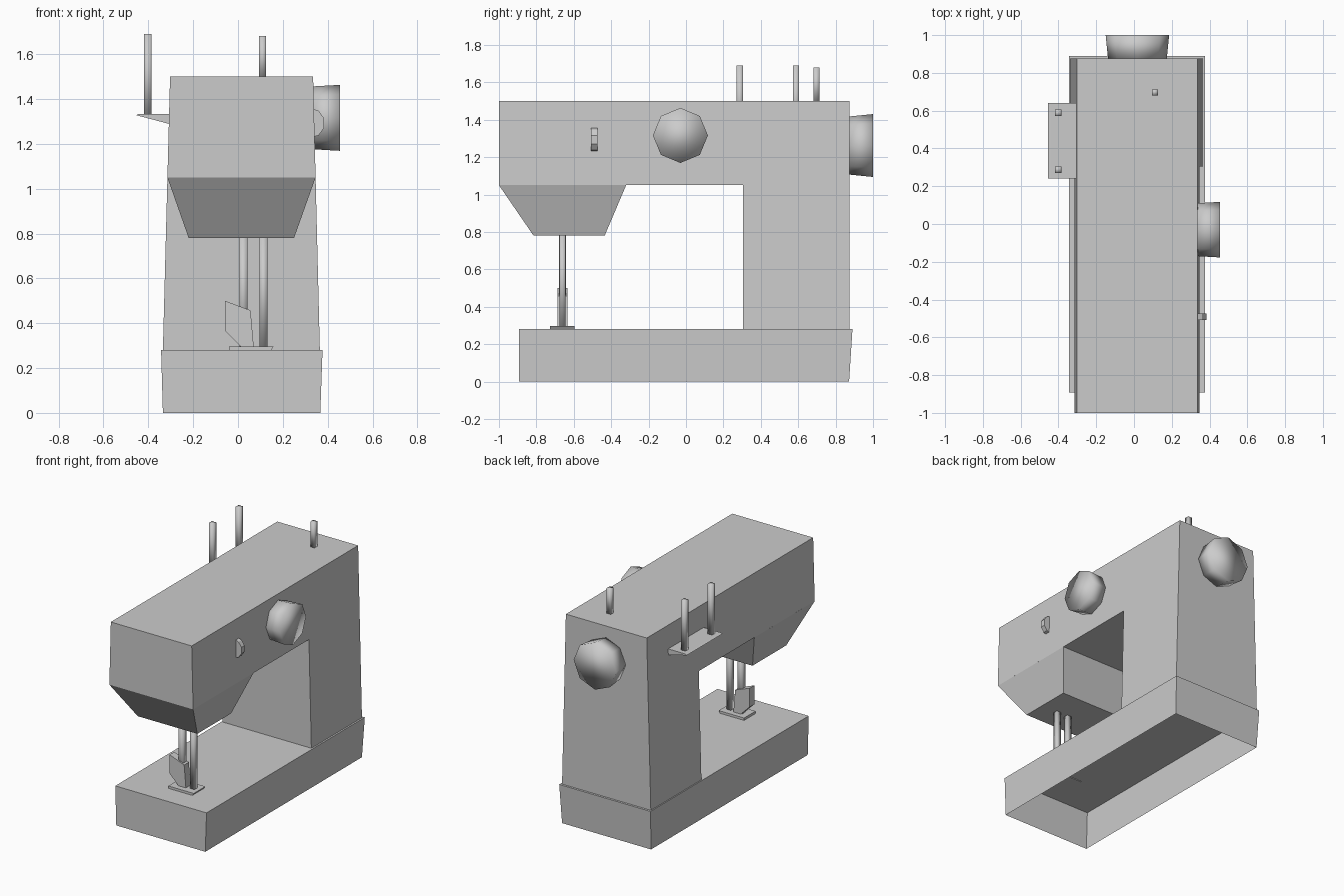
import bpy, bmesh, math
from mathutils import Vector

cube = bpy.data.objects.get("Cube")
if cube:
    bpy.data.objects.remove(cube, do_unlink=True)

grey = bpy.data.materials.new("light grey")
grey.use_nodes = True
grey.diffuse_color = (0.6, 0.6, 0.6, 1)
grey.node_tree.nodes["Principled BSDF"].inputs["Base Color"].default_value = (0.6, 0.6, 0.6, 1)


def loft(name, lower, upper, open_bottom=False, smooth=False):
    """Join two matching outlines with side faces and caps."""
    bm = bmesh.new()
    a = [bm.verts.new(p) for p in lower]
    b = [bm.verts.new(p) for p in upper]
    n = len(a)
    for i in range(n):
        j = (i + 1) % n
        bm.faces.new((a[i], a[j], b[j], b[i]))
    bm.faces.new(b)
    if not open_bottom:
        bm.faces.new(list(reversed(a)))
    bmesh.ops.recalc_face_normals(bm, faces=bm.faces)
    for f in bm.faces:
        f.smooth = smooth
    mesh = bpy.data.meshes.new(name)
    bm.to_mesh(mesh)
    bm.free()
    mesh.materials.append(grey)
    ob = bpy.data.objects.new(name, mesh)
    bpy.context.scene.collection.objects.link(ob)
    return ob


def rect(x0, x1, y0, y1, z):
    return [(x0, y0, z), (x1, y0, z), (x1, y1, z), (x0, y1, z)]


def ring(center, axis, radius, sides=8):
    """Regular outline around a main axis, with a corner at the top."""
    pts = []
    for i in range(sides):
        t = 2 * math.pi * i / sides
        u, v = radius * math.cos(t), radius * math.sin(t)
        pts.append(Vector(center) + Vector((0, u, v) if axis == "x" else (u, 0, v)))
    return pts


def bar(name, x, y, z0, z1, half=0.016):
    return loft(name, rect(x - half, x + half, y - half, y + half, z0),
                rect(x - half, x + half, y - half, y + half, z1), smooth=True)


# Base shell, open underneath
loft("base", rect(-0.335, 0.367, -0.893, 0.872, 0),
     rect(-0.343, 0.377, -0.893, 0.89, 0.28), open_bottom=True)

# Column and arm: one side profile, tapering in width towards the top
profile = [(-1, 1.5), (0.875, 1.5), (0.875, 0.28), (0.305, 0.28),
           (0.305, 1.05), (-0.32, 1.05), (-1, 1.05)]


def taper(z):
    return (z - 0.28) / 1.22


loft("column_and_arm",
     [(-0.335 + 0.032 * taper(z), y, z) for y, z in profile],
     [(0.365 - 0.03 * taper(z), y, z) for y, z in profile])

# Needle head under the arm
loft("needle_head", rect(-0.22, 0.25, -0.815, -0.435, 0.78),
     rect(-0.315, 0.346, -1, -0.32, 1.05))

# Handwheel and stitch dial
loft("handwheel", ring((0.018, 0.87, 1.262), "y", 0.155),
     ring((0.018, 1, 1.262), "y", 0.168), smooth=True)
loft("stitch_dial", ring((0.33, -0.03, 1.316), "x", 0.14),
     ring((0.455, -0.03, 1.316), "x", 0.147), smooth=True)

# Half round tension wheel set in the side
tension = [(0.334, 1.23), (0.36, 1.238), (0.383, 1.27),
           (0.383, 1.315), (0.36, 1.347), (0.334, 1.357)]
loft("tension_wheel", [(x, -0.508, z) for x, z in tension],
     [(x, -0.473, z) for x, z in tension])

# Spool shelf, a wedge on the side, with its two pins
wedge = [(-0.3, 1.287), (-0.455, 1.328), (-0.44, 1.334), (-0.3, 1.334)]
loft("spool_shelf", [(x, 0.24, z) for x, z in wedge],
     [(x, 0.64, z) for x, z in wedge])
for i, y in enumerate((0.288, 0.588)):
    bar("spool_pin_%d" % (i + 1), -0.402, y, 1.32, 1.69, 0.017)
bar("bobbin_pin", 0.11, 0.697, 1.49, 1.68)

# Presser bar, needle bar, lever and foot
bar("presser_bar", 0.024, -0.66, 0.285, 0.79, 0.018)
bar("needle_bar", 0.114, -0.66, 0.285, 0.79, 0.017)
lever = [(-0.058, 0.5), (0.056, 0.457), (0.07, 0.295), (0.013, 0.295), (-0.058, 0.366)]
loft("presser_lever", [(x, -0.687, z) for x, z in lever],
     [(x, -0.634, z) for x, z in lever])
loft("presser_foot", rect(-0.04, 0.145, -0.727, -0.597, 0.275),
     rect(-0.04, 0.16, -0.727, -0.597, 0.297))
